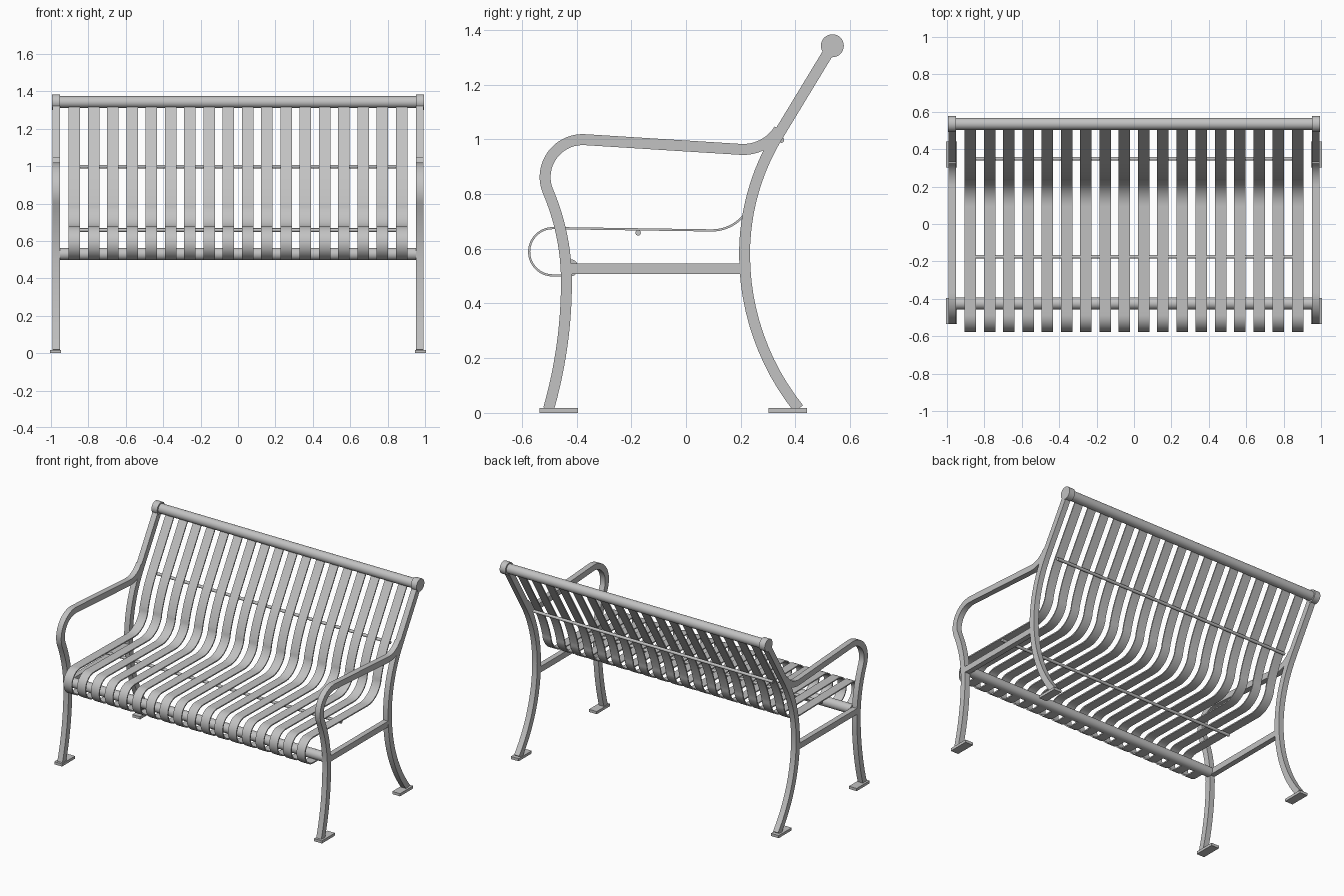
import bpy, bmesh, math
from mathutils import Vector, Matrix

if "Cube" in bpy.data.objects:
    bpy.data.objects.remove(bpy.data.objects["Cube"])

grey = bpy.data.materials.new("grey_paint")
grey.diffuse_color = (0.54, 0.54, 0.54, 1)
grey.use_nodes = True
grey.node_tree.nodes["Principled BSDF"].inputs["Base Color"].default_value = grey.diffuse_color


def finish(name, bm):
    bmesh.ops.recalc_face_normals(bm, faces=bm.faces)
    me = bpy.data.meshes.new(name)
    bm.to_mesh(me)
    bm.free()
    me.materials.append(grey)
    me.shade_smooth()
    me.set_sharp_from_angle(angle=math.radians(30))
    ob = bpy.data.objects.new(name, me)
    bpy.context.collection.objects.link(ob)
    return ob


def arc(cy, cz, r, a0, a1, n=12):
    angles = [math.radians(a0 + (a1 - a0) * i / n) for i in range(n + 1)]
    return [(cy + r * math.cos(a), cz + r * math.sin(a)) for a in angles]


def bar(name, path, thick, width, x):
    """Rectangular bar swept along a (y, z) path, centred on x."""
    pts = [Vector(p) for p in path]
    bm = bmesh.new()
    rings = []
    for i, p in enumerate(pts):
        d_in = (p - pts[i - 1]).normalized() if i else None
        d_out = (pts[i + 1] - p).normalized() if i < len(pts) - 1 else None
        d = ((d_in or d_out) + (d_out or d_in)).normalized()
        miter = 1 / max(0.5, d.dot(d_out or d_in))
        n = Vector((-d.y, d.x)) * thick / 2 * miter
        rings.append([bm.verts.new((x + sx * width / 2, p.x + sn * n.x, p.y + sn * n.y))
                      for sx, sn in ((-1, -1), (1, -1), (1, 1), (-1, 1))])
    for a, b in zip(rings, rings[1:]):
        for k in range(4):
            bm.faces.new((a[k], a[(k + 1) % 4], b[(k + 1) % 4], b[k]))
    bm.faces.new(rings[0])
    bm.faces.new(rings[-1])
    return finish(name, bm)


def tube(name, x0, x1, y, z, r, sides=32):
    """Solid round bar running along x."""
    bm = bmesh.new()
    m = Matrix.Translation(((x0 + x1) / 2, y, z)) @ Matrix.Rotation(math.pi / 2, 4, 'Y')
    bmesh.ops.create_cone(bm, cap_ends=True, segments=sides, radius1=r, radius2=r,
                          depth=abs(x1 - x0), matrix=m)
    return finish(name, bm)


TOP_Y, TOP_Z = 0.535, 1.342

# Side frame paths
back_leg = (arc(1.119, 0.58, 0.905, 218.6, 180)
            + arc(1.047, 0.58, 0.833, 180, 148.1)[1:] + [(TOP_Y, TOP_Z)])
front_leg_and_arm = (arc(-2.127, 0.48, 1.69, -16, 0)
                     + arc(-1.277, 0.48, 0.84, 0, 23)[1:]
                     + arc(-0.378, 0.862, 0.137, 203, 86.6, 18)[1:]
                     + arc(0.209, 1.118, 0.155, -93.4, -32))

for side, s in (("left", -1), ("right", 1)):
    x = s * 0.972
    bar(side + "_back_leg", back_leg, 0.04, 0.038, x)
    bar(side + "_front_leg_and_arm", front_leg_and_arm, 0.04, 0.038, x)
    bar(side + "_seat_support", [(-0.435, 0.527), (0.214, 0.527)], 0.04, 0.036, x)
    tube(side + "_rail_cap", s * 0.952, s * 0.995, TOP_Y, TOP_Z, 0.042)
    # Foot plates
    bar(side + "_front_foot", [(-0.535, 0.009), (-0.395, 0.009)], 0.018, 0.058, s * 0.976)
    bar(side + "_back_foot", [(0.302, 0.009), (0.442, 0.009)], 0.018, 0.058, s * 0.976)

# Slats: rolled front edge, flat seat, curved back
slat = ([(-0.425, 0.5025)]
        + arc(-0.487, 0.589, 0.0865, 270, 90, 18)
        + arc(0.095, 0.817, 0.15, -90, -15.3)
        + arc(1.047, 0.58, 0.833, 165.5, 148.1) + [(0.52, 1.318)])
COUNT = 18
for i in range(COUNT):
    bar("slat_%02d" % (i + 1), slat, 0.008, 0.062, -0.875 + 1.75 * i / (COUNT - 1))

# Cross rails and stiffening rods
tube("top_rail", -0.955, 0.955, TOP_Y, TOP_Z, 0.032)
tube("front_rail", -0.955, 0.955, -0.425, 0.53, 0.032)
tube("seat_rod", -0.9, 0.9, -0.175, 0.658, 0.01, 16)
tube("back_rod", -0.9, 0.9, 0.349, 0.997, 0.01, 16)
